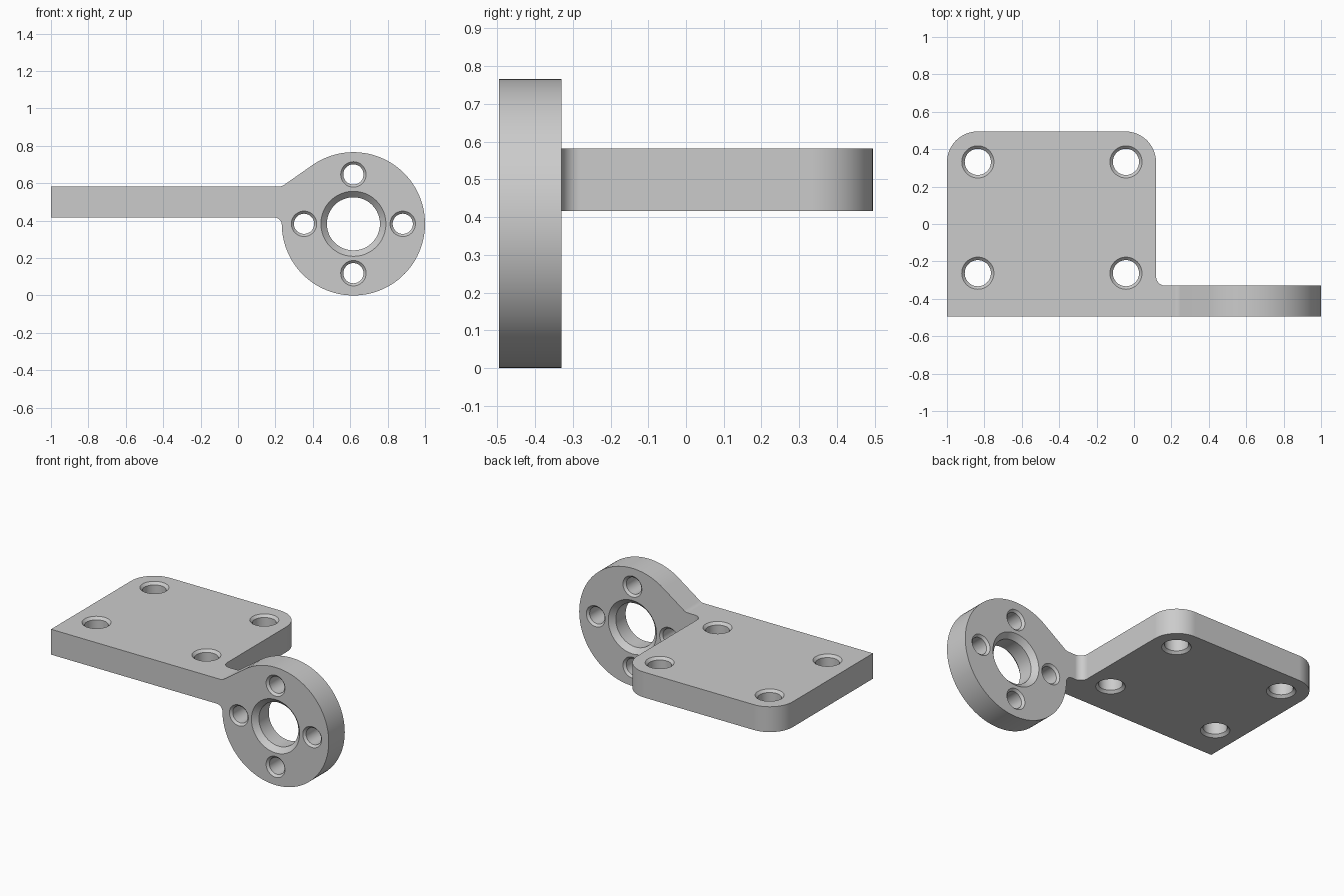
import bpy
import bmesh
from math import sin, cos, pi, radians, atan2
from mathutils import Vector, Matrix

if "Cube" in bpy.data.objects:
    bpy.data.objects.remove(bpy.data.objects["Cube"], do_unlink=True)

# Main sizes
THICK = 0.165
BACK, FRONT = 0.495, -0.495
ARM_BACK = FRONT + THICK
LOW, HIGH = 0.417, 0.582
PLATE_RIGHT = 0.118
DISC = Vector((0.617, 0.383))
RADIUS = 0.383

metal = bpy.data.materials.new("light_grey")
metal.use_nodes = True
grey = (0.6, 0.6, 0.6, 1)
metal.diffuse_color = grey
metal.node_tree.nodes["Principled BSDF"].inputs["Base Color"].default_value = grey


def arc(cx, cy, r, start, end, steps):
    angles = [radians(start + (end - start) * i / steps) for i in range(steps + 1)]
    return [(cx + r * cos(a), cy + r * sin(a)) for a in angles]


def finish(name, bm):
    bmesh.ops.recalc_face_normals(bm, faces=bm.faces)
    mesh = bpy.data.meshes.new(name)
    bm.to_mesh(mesh)
    bm.free()
    mesh.materials.append(metal)
    obj = bpy.data.objects.new(name, mesh)
    bpy.context.collection.objects.link(obj)
    return obj


def prism(name, outline, place, start, end):
    """Extrude a 2D outline; place maps (u, v, depth) to a point."""
    bm = bmesh.new()
    face = bm.faces.new([bm.verts.new(place(u, v, start)) for u, v in outline])
    top = bmesh.ops.extrude_face_region(bm, geom=[face])["geom"]
    shift = Vector(place(0, 0, end)) - Vector(place(0, 0, start))
    bmesh.ops.translate(bm, vec=shift, verts=[g for g in top if isinstance(g, bmesh.types.BMVert)])
    return finish(name, bm)


def add_hole(bm, centre, axis, r, chamfer):
    """Lathed hole cutter, flared at both ends."""
    half, over, count = THICK / 2, 0.02, 48
    profile = [(r + chamfer + over, half + over), (r, half - chamfer),
               (r, chamfer - half), (r + chamfer + over, -half - over)]
    turn = Matrix.Rotation(pi / 2, 3, 'X') if axis == 'Y' else Matrix.Identity(3)
    rings = [[bm.verts.new(Vector(centre) + turn @ Vector((u, v, h)))
              for u, v in arc(0, 0, pr, 0, 360 - 360 / count, count - 1)]
             for pr, h in profile]
    for a, b in zip(rings, rings[1:]):
        for i in range(count):
            j = (i + 1) % count
            bm.faces.new((a[i], a[j], b[j], b[i]))
    bm.faces.new(rings[0])
    bm.faces.new(rings[-1])


def combine(target, tool, operation):
    mod = target.modifiers.new(operation.lower(), 'BOOLEAN')
    mod.operation, mod.object, mod.solver = operation, tool, 'EXACT'
    with bpy.context.temp_override(object=target, active_object=target):
        bpy.ops.object.modifier_apply(modifier=mod.name)
    bpy.data.objects.remove(tool, do_unlink=True)


# Plan outline: rounded plate with a narrow arm along the front
corner, fillet = 0.165, 0.05
plan = [(-1.2, FRONT), (1.2, FRONT), (1.2, ARM_BACK)]
plan += arc(PLATE_RIGHT + fillet, ARM_BACK + fillet, fillet, 270, 180, 8)
plan += arc(PLATE_RIGHT - corner, BACK - corner, corner, 0, 90, 16)
plan += arc(-1 + corner, BACK - corner, corner, 90, 180, 16)
plan += [(-1, FRONT + 0.01), (-1, FRONT)]
plan = plan[1:-2] + [(-1, FRONT)]
bracket = prism("mounting_bracket", plan, lambda u, v, d: (u, v, d), -0.5, 1.5)

# Front outline: plate edge, sloping neck and round flange
slope, bend = 35, 0.05
tangent = DISC + RADIUS * Vector((cos(radians(90 + slope)), sin(radians(90 + slope))))
neck_x = tangent.x - (tangent.y - HIGH) / (sin(radians(slope)) / cos(radians(slope)))
bend_x = neck_x - bend * sin(radians(slope / 2)) / cos(radians(slope / 2))
under = 0.04
under_z = LOW - under
under_x = DISC.x - ((RADIUS + under) ** 2 - (under_z - DISC.y) ** 2) ** 0.5
touch = atan2(under_z - DISC.y, under_x - DISC.x) * 180 / pi % 360
side = [(-1.2, LOW), (-1.2, HIGH)]
side += arc(bend_x, HIGH + bend, bend, 270, 270 + slope, 6)
side += arc(DISC.x, DISC.y, RADIUS, 90 + slope, touch - 360, 90)
side += arc(under_x, under_z, under, touch - 180, 90, 8)[1:]
profile = prism("flange_profile", side, lambda u, v, d: (u, d, v), -1, 1)
combine(bracket, profile, 'INTERSECT')

# Chamfered holes in the plate and the flange
bm = bmesh.new()
for x in (-0.835, -0.043):
    for y in (-0.263, 0.332):
        add_hole(bm, (x, y, (LOW + HIGH) / 2), 'Z', 0.07, 0.016)
mid_y = (FRONT + ARM_BACK) / 2
add_hole(bm, (DISC.x, mid_y, DISC.y), 'Y', 0.142, 0.032)
for k in range(4):
    x, z = DISC.x + 0.264 * cos(k * pi / 2), DISC.y + 0.264 * sin(k * pi / 2)
    add_hole(bm, (x, mid_y, z), 'Y', 0.054, 0.014)
combine(bracket, finish("hole_cutters", bm), 'DIFFERENCE')

# Smooth curved walls while keeping the edges crisp
bpy.ops.object.select_all(action='DESELECT')
bracket.select_set(True)
bpy.context.view_layer.objects.active = bracket
bpy.ops.object.shade_smooth_by_angle(angle=radians(25))
weighted = bracket.modifiers.new("even_shading", 'WEIGHTED_NORMAL')
weighted.keep_sharp = True
